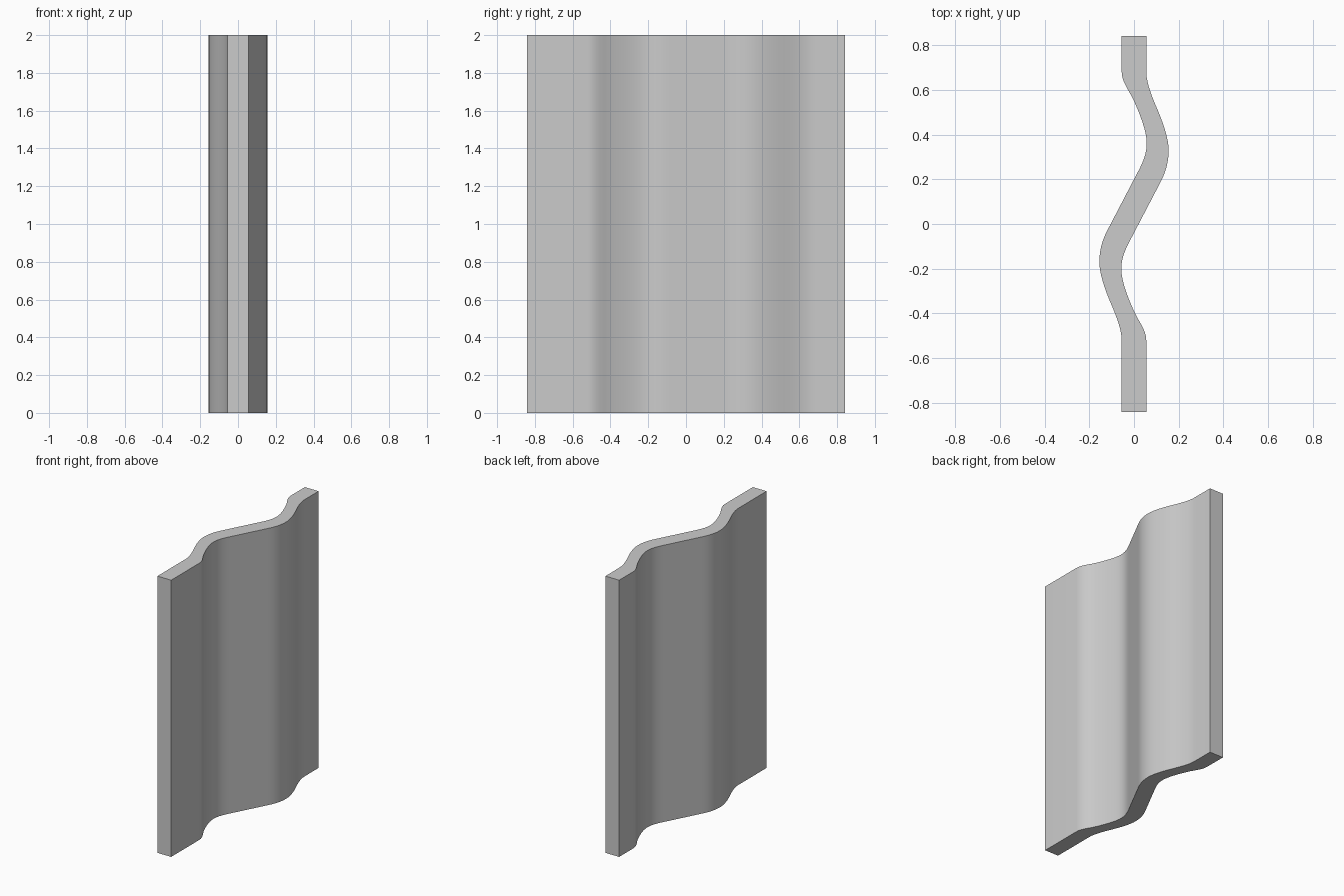
import bpy, bmesh
from mathutils import Vector
from mathutils.geometry import interpolate_bezier

if "Cube" in bpy.data.objects:
    bpy.data.objects.remove(bpy.data.objects["Cube"])

HEIGHT, END, MID = 2.0, 0.842, 0.08

# Right side of the wavy cross-section, back to front: (x, y, tangent dx, dy, handle length)
nodes = [
    (0.055, 0.68, 0, -1, 0.055),
    (0.110, 0.50, 0.42, -1, 0.055),
    (0.155, 0.33, 0, -1, 0.05),
    (0.120, 0.19, -0.52, -1, 0.05),
    (0.000, -0.04, -0.52, -1, 0.055),
    (-0.057, -0.20, 0, -1, 0.06),
    (0.000, -0.39, 0.45, -1, 0.05),
    (0.055, -0.52, 0, -1, 0.045),
]


def smooth_edge(nodes, steps=9):
    pts = []
    for a, b in zip(nodes, nodes[1:]):
        p, q = Vector(a[:2]), Vector(b[:2])
        ta, tb = Vector(a[2:4]).normalized(), Vector(b[2:4]).normalized()
        pts += interpolate_bezier(p, p + ta * a[4], q - tb * b[4], q, steps)[:-1]
    return pts + [Vector(nodes[-1][:2])]


# Left side is the right side turned half way round the panel's middle
edge = smooth_edge(nodes)
right = [(0.055, END)] + [(p.x, p.y) for p in edge] + [(0.055, -END)]
left = [(-0.055, -END)] + [(-p.x, 2 * MID - p.y) for p in edge] + [(-0.055, END)]

# Wavy panel: extrude the cross-section upward
bm = bmesh.new()
base = bm.faces.new([bm.verts.new((x, y, 0)) for x, y in right + left])
top = bmesh.ops.extrude_face_region(bm, geom=[base], use_keep_orig=True)["geom"]
bmesh.ops.translate(bm, vec=(0, 0, HEIGHT),
                    verts=[v for v in top if isinstance(v, bmesh.types.BMVert)])
bmesh.ops.recalc_face_normals(bm, faces=bm.faces)
mesh = bpy.data.meshes.new("wavy_panel")
bm.to_mesh(mesh)
bm.free()
panel = bpy.data.objects.new("wavy_panel", mesh)
bpy.context.collection.objects.link(panel)

# Smooth the waves, keep the rim sharp
bpy.context.view_layer.objects.active = panel
panel.select_set(True)
bpy.ops.object.shade_smooth_by_angle(angle=0.6)
